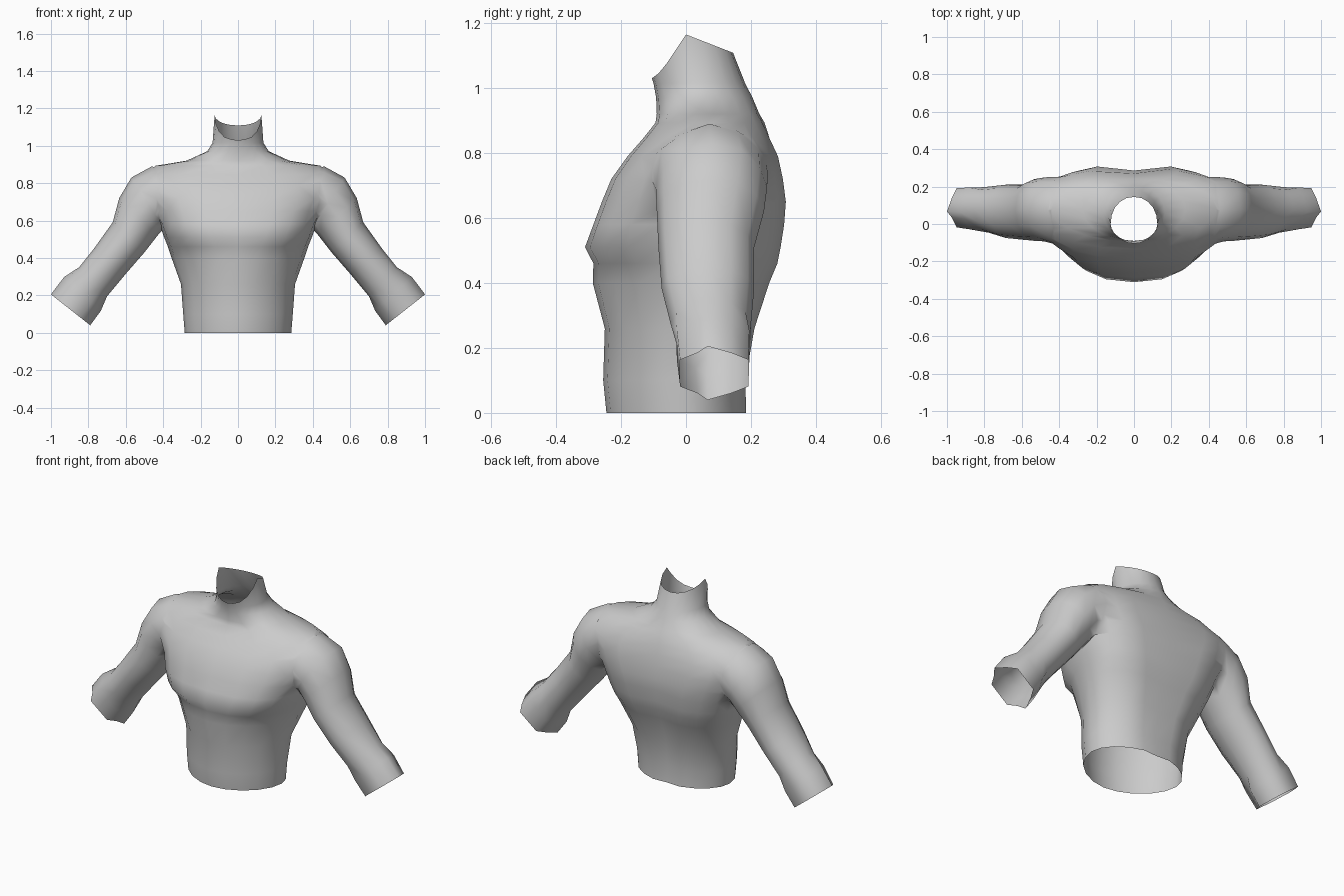
import bpy, bmesh, math
from mathutils import Vector

if "Cube" in bpy.data.objects:
    bpy.data.objects.remove(bpy.data.objects["Cube"])

skin = bpy.data.materials.new("light grey")
skin.diffuse_color = (0.6, 0.6, 0.6, 1)
skin.use_nodes = True
skin.node_tree.nodes["Principled BSDF"].inputs["Base Color"].default_value = skin.diffuse_color
cap_mark = bpy.data.materials.new("open end marker")


def loft(name, rings):
    """Closed tube through the rings; both end fans use material slot 1."""
    bm = bmesh.new()
    loops = [[bm.verts.new(p) for p in ring] for ring in rings]
    n = len(loops[0])
    for a, b in zip(loops, loops[1:]):
        for i in range(n):
            j = (i + 1) % n
            bm.faces.new((a[i], a[j], b[j], b[i]))
    for loop in (loops[0], loops[-1]):
        mid = bm.verts.new(sum((v.co for v in loop), Vector()) / n)
        for i in range(n):
            bm.faces.new((loop[i], loop[(i + 1) % n], mid)).material_index = 1
    bmesh.ops.recalc_face_normals(bm, faces=bm.faces)
    mesh = bpy.data.meshes.new(name)
    bm.to_mesh(mesh)
    bm.free()
    mesh.materials.append(skin)
    mesh.materials.append(cap_mark)
    obj = bpy.data.objects.new(name, mesh)
    bpy.context.collection.objects.link(obj)
    return obj


def power(v, e):
    return math.copysign(abs(v) ** e, v)


def collar_height(y):
    """Slanted neck opening: low at the throat, peaked at the sides."""
    if y > 0:
        return 1.165 - 0.39 * y
    if y > -0.075:
        return 1.165 + 1.5 * y
    return 1.0525 + 0.75 * (y + 0.075)


def body_ring(z, w, front, back, mid, nf, nb, groove, collar=False):
    """Rounded cross-section, with separate fullness for chest and back."""
    pts = []
    for k in range(20):
        a = math.tau * k / 20
        c, s = math.cos(a), math.sin(a)
        n = nf if s < 0 else nb
        depth = mid - front if s < 0 else back - mid
        x, y = w * power(c, 2 / n), mid + depth * power(s, 2 / n)
        if s > 0.99:
            y -= groove                       # spine furrow
        pts.append(Vector((x, y, collar_height(y) if collar else z)))
    return pts


# Torso and neck: z, half width, front, back, widest y, front n, back n, furrow
BODY = [
    (0.00, 0.285, -0.245, 0.195, 0.00, 1.85, 1.95, 0.015),
    (0.10, 0.293, -0.255, 0.192, 0.00, 1.85, 2.0, 0.02),
    (0.26, 0.305, -0.250, 0.220, 0.01, 1.85, 2.2, 0.03),
    (0.40, 0.355, -0.287, 0.265, 0.05, 1.9, 2.4, 0.03),
    (0.46, 0.375, -0.285, 0.290, 0.06, 2.1, 2.6, 0.03),
    (0.51, 0.395, -0.311, 0.300, 0.06, 2.4, 2.7, 0.03),
    (0.58, 0.420, -0.285, 0.311, 0.06, 2.6, 2.8, 0.03),
    (0.65, 0.455, -0.259, 0.316, 0.07, 2.5, 2.8, 0.03),
    (0.72, 0.500, -0.230, 0.306, 0.07, 2.4, 3.0, 0.03),
    (0.79, 0.520, -0.180, 0.290, 0.08, 2.4, 3.0, 0.02),
    (0.845, 0.505, -0.132, 0.264, 0.08, 2.3, 2.7, 0.01),
    (0.893, 0.440, -0.094, 0.242, 0.08, 2.0, 2.1, 0.0),
    (0.920, 0.275, -0.090, 0.226, 0.08, 2.0, 2.0, 0.0),
    (0.97, 0.165, -0.092, 0.205, 0.06, 2.0, 2.0, 0.0),
    (1.015, 0.136, -0.100, 0.182, 0.03, 1.9, 2.0, 0.0),
]
rings = [body_ring(*row) for row in BODY]
rings.append(body_ring(1.1, 0.125, -0.105, 0.145, 0.0, 1.9, 2.1, 0, True))
torso = loft("torso", rings)

# Arm: outer x z, inner x z, front y, back y, six-sided or round
ARM = [
    (0.25, 0.82, 0.25, 0.64, 0.00, 0.18, 0),
    (0.46, 0.890, 0.34, 0.60, -0.11, 0.255, 0),
    (0.57, 0.83, 0.39, 0.565, -0.10, 0.26, 0),
    (0.635, 0.72, 0.43, 0.52, -0.09, 0.24, 0),
    (0.67, 0.59, 0.50, 0.43, -0.085, 0.21, 0),
    (0.77, 0.45, 0.60, 0.315, -0.075, 0.21, 0),
    (0.85, 0.35, 0.70, 0.195, -0.047, 0.20, 0),
    (0.93, 0.298, 0.733, 0.118, -0.028, 0.195, 1),
    (1.00, 0.205, 0.79, 0.04, -0.018, 0.192, 1),
]


def arm_ring(side, ox, oz, ix, iz, front, back, six):
    centre = Vector(((ox + ix) / 2, (front + back) / 2, (oz + iz) / 2))
    across = Vector(((ox - ix) / 2, 0, (oz - iz) / 2))
    depth = Vector((0, (back - front) / 2, 0))
    if six:
        depth /= math.cos(math.pi / 6)
    pts = []
    for k in range(12):
        a = math.tau * k / 12
        r = math.cos(math.pi / 6) if six and k % 2 else 1
        p = centre + r * (across * math.cos(a) + depth * math.sin(a))
        if six and k % 6 == 0:
            p.y -= 0.02                       # wrist ridge sits forward
        pts.append(Vector((p.x * side, p.y, p.z)))
    return pts


# Fuse both arms to the torso
for label, side in (("left_arm", 1), ("right_arm", -1)):
    arm = loft(label, [arm_ring(side, *row) for row in ARM])
    mod = torso.modifiers.new("join", 'BOOLEAN')
    mod.operation, mod.solver, mod.object = 'UNION', 'EXACT', arm
    bpy.context.view_layer.objects.active = torso
    bpy.ops.object.modifier_apply(modifier=mod.name)
    bpy.data.objects.remove(arm)

# Open the neck, waist and wrists, then soften the shoulder seams
bm = bmesh.new()
bm.from_mesh(torso.data)
bmesh.ops.delete(bm, geom=[f for f in bm.faces if f.material_index == 1],
                 context='FACES')
bmesh.ops.remove_doubles(bm, verts=bm.verts, dist=0.008)
seam = [v for v in bm.verts if 0.33 < abs(v.co.x) < 0.53 and 0.58 < v.co.z < 0.88]
for _ in range(2):
    bmesh.ops.smooth_vert(bm, verts=seam, factor=0.3,
                          use_axis_x=True, use_axis_y=True, use_axis_z=True)
bm.to_mesh(torso.data)
bm.free()
torso.data.materials.pop(index=1)
bpy.data.materials.remove(cap_mark)
torso.select_set(True)
bpy.context.view_layer.objects.active = torso
bpy.ops.object.shade_smooth_by_angle(angle=math.radians(80))
